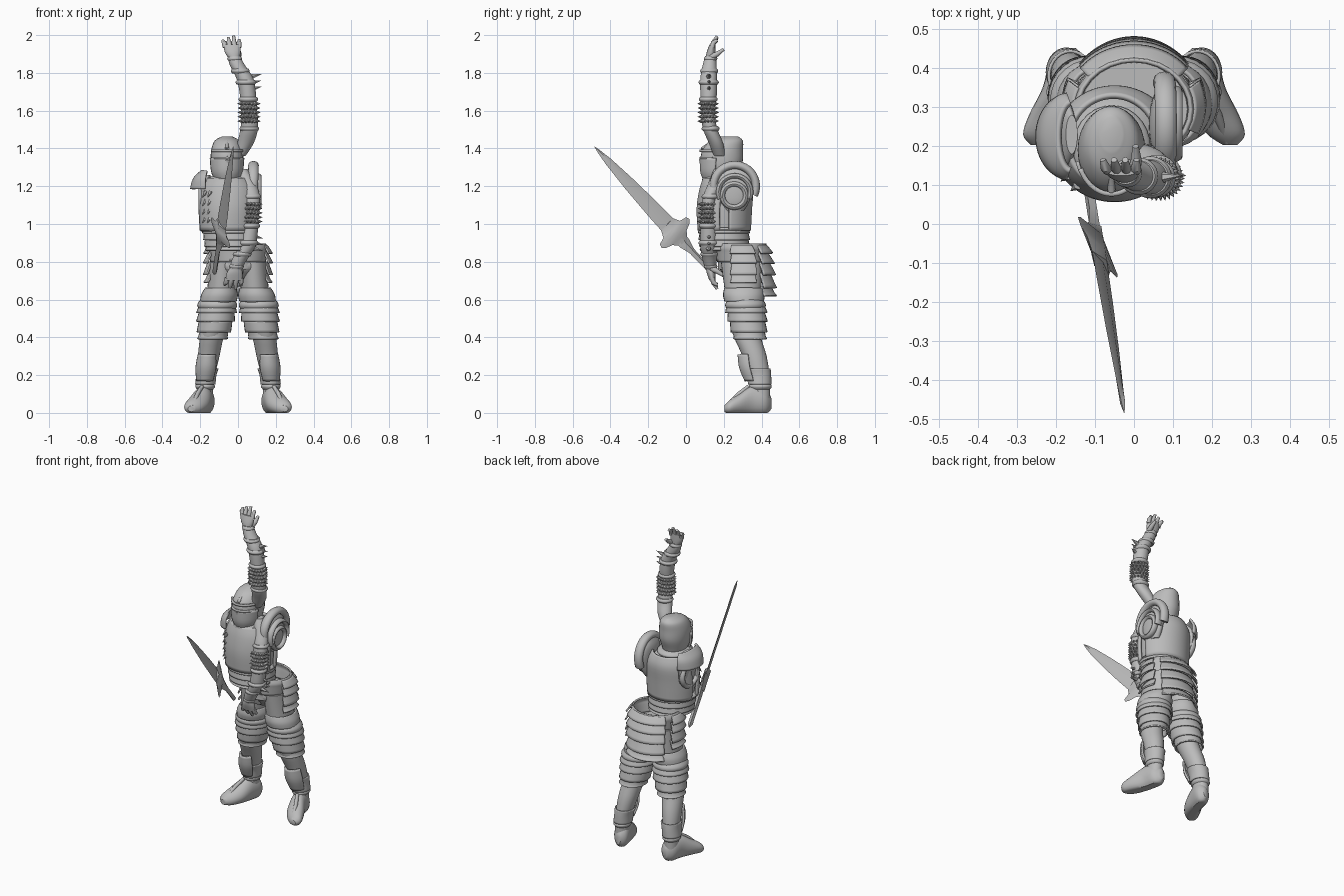
import bpy, bmesh
from math import sin, cos, pi, radians
from mathutils import Vector, Matrix

cube = bpy.data.objects.get("Cube")
if cube:
    bpy.data.objects.remove(cube, do_unlink=True)

steel = bpy.data.materials.new("grey_steel")
steel.use_nodes = True
steel.diffuse_color = (.5, .5, .5, 1)
steel.node_tree.nodes["Principled BSDF"].inputs["Base Color"].default_value = steel.diffuse_color
parts = []


def finish(name, bm, thick=0):
    bmesh.ops.recalc_face_normals(bm, faces=bm.faces)
    mesh = bpy.data.meshes.new(name)
    bm.to_mesh(mesh)
    bm.free()
    mesh.materials.append(steel)
    part = bpy.data.objects.new(name, mesh)
    bpy.context.collection.objects.link(part)
    if thick:
        shell = part.modifiers.new("shell", "SOLIDIFY")
        shell.thickness, shell.offset = thick, 0
    parts.append(part)


def skin(name, rings, closed=True, caps=True, thick=0):
    """Bridge a row of point rings."""
    bm = bmesh.new()
    rows = [[bm.verts.new(p) for p in ring] for ring in rings]
    count = len(rows[0])
    for low, high in zip(rows, rows[1:]):
        for i in range(count if closed else count - 1):
            j = (i + 1) % count
            bm.faces.new((low[i], low[j], high[j], high[i]))
    if closed and caps:
        bm.faces.new(rows[0])
        bm.faces.new(rows[-1])
    finish(name, bm, thick)


def sample(keys, t):
    """Smooth value along a list of (x, y, z, rx, ry) keys."""
    last = len(keys) - 1
    i = min(int(t * last), last - 1)
    f = t * last - i
    a, b = keys[i], keys[i + 1]
    before, after = keys[max(i - 1, 0)], keys[min(i + 2, last)]
    return [p + f / 2 * (q - o + f * (2 * o - 5 * p + 4 * q - r + f * (3 * (p - q) + r - o)))
            for o, p, q, r in zip(before, a, b, after)]


def oval(key, arc=360, facing=0, count=28):
    x, y, z, rx, ry = key
    full = arc == 360
    angles = [radians(facing + arc * (i / (count if full else count - 1) - .5)) for i in range(count)]
    return [(x + rx * sin(a), y - ry * cos(a), z) for a in angles]


def body(name, keys, steps=4, arc=360, facing=0, thick=0):
    total = steps * (len(keys) - 1)
    rings = [oval(sample(keys, i / total), arc, facing) for i in range(total + 1)]
    skin(name, rings, arc == 360, not thick, thick)


def lames(name, keys, count, arc=360, facing=0, flare=.007):
    """Overlapping plates, each flaring at its lower edge."""
    for i in range(count):
        rows = []
        for part, extra in ((0, 0), (.6, flare / 2), (1.15, flare)):
            x, y, z, rx, ry = sample(keys, min((i + part) / count, 1))
            rows.append((x, y, z, rx + extra, ry + extra))
        body(f"{name}_{i + 1}", rows, 2, arc, facing, .009)


def collar(name, key, height, bulge):
    x, y, z, rx, ry = key
    body(name, [(x, y, z + height * u, rx + bulge * cos(u * pi), ry + bulge * cos(u * pi))
                for u in (-.5, -.25, 0, .25, .5)], 2)


def tube(name, points, radii):
    points = [Vector(p) for p in points]
    rings = []
    for i, p in enumerate(points):
        along = points[min(i + 1, len(points) - 1)] - points[max(i - 1, 0)]
        turn = along.to_track_quat("Z", "Y")
        rings.append([p + turn @ Vector((cos(a), sin(a), 0)) * radii[i]
                      for a in (k * pi / 5 for k in range(10))])
    skin(name, rings)


def spikes(name, items, radius, length):
    bm = bmesh.new()
    for base, way in items:
        way = Vector(way).normalized()
        turn = Vector((0, 0, 1)).rotation_difference(way).to_matrix().to_4x4()
        place = Matrix.Translation(Vector(base) + way * length / 2) @ turn
        bmesh.ops.create_cone(bm, cap_ends=True, segments=6, radius1=radius, radius2=0,
                              depth=length, matrix=place)
    finish(name, bm)


def arch(name, centre, radius, width, thick, start=-25, end=205, lean=0):
    """Curved band in the side plane, used over and around the shoulders."""
    x, y, z = centre
    rings, steps = [], 24
    for i in range(steps + 1):
        a = radians(start + (end - start) * i / steps)
        rings.append([(x + lean * sin(a) + width * cos(b),
                       y - (radius + thick * sin(b)) * cos(a),
                       z + (radius + thick * sin(b)) * sin(a))
                      for b in (k * pi / 6 for k in range(12))])
    skin(name, rings)


# Legs, boots and leg armour
for side, s in (("left", 1), ("right", -1)):
    def flip(keys):
        return [(s * k[0], *k[1:]) for k in keys]

    body(f"{side}_leg", flip([
        (.08, .295, .8, .075, .11), (.085, .3, .7, .074, .102), (.1, .305, .55, .072, .085),
        (.135, .32, .42, .063, .073), (.155, .363, .3, .057, .064), (.17, .39, .18, .044, .054),
        (.175, .395, .08, .042, .05)]))
    sole = flip([(.165, .452, .05, .015, .025), (.17, .42, .06, .046, .06), (.185, .35, .065, .05, .068),
                 (.212, .28, .045, .058, .047), (.237, .23, .03, .048, .032), (.247, .203, .022, .018, .014)])
    rings = []
    for i in range(21):
        x, y, z, wide, tall = sample(sole, i / 20)
        rings.append([(x + wide * cos(a), y, max(0, z + tall * sin(a) * 1.15))
                      for a in (k * pi / 12 for k in range(24))])
    skin(f"{side}_boot", rings)
    tube(f"{side}_boot_ridge", flip([(.19, .33, .14), (.215, .28, .1), (.24, .21, .035)]), (.01, .012, .008))
    collar(f"{side}_ankle_band", flip([(.174, .393, .14, .043, .052)])[0], .03, .009)
    body(f"{side}_boot_cuff", flip([(.173, .39, .15, .05, .058), (.168, .387, .2, .05, .06),
                                    (.163, .38, .235, .056, .064)]), thick=.008)
    body(f"{side}_shin_guard", flip([(.172, .38, .17, .046, .064), (.165, .365, .24, .058, .078),
                                     (.16, .355, .31, .05, .076)]), arc=120, facing=s * 10, thick=.012)

    # Layered knee armour
    collar(f"{side}_knee_rim", flip([(.11, .315, .57, .088, .09)])[0], .06, .018)
    body(f"{side}_thigh_cuff", flip([(.104, .308, .59, .092, .1), (.098, .306, .625, .092, .105),
                                     (.092, .305, .66, .078, .098)]), thick=.01)
    lames(f"{side}_knee_plate", flip([(.11, .315, .57, .09, .095), (.118, .325, .49, .084, .088),
                                      (.135, .34, .39, .062, .07)]), 4, flare=.016)

    # Hip plate
    lames(f"{side}_hip_plate", flip([(.005, .3, .885, .148, .125), (.006, .31, .8, .15, .14),
                                     (.005, .31, .69, .15, .14)]), 4, 50, s * 88, .026)

# Hips and back skirt
body("pelvis", [(0, .295, .8, .14, .12), (0, .3, .76, .138, .122), (0, .31, .7, .06, .08)])
body("hip_belt", [(0, .295, .8, .142, .125), (0, .295, .85, .15, .13), (0, .295, .872, .153, .132),
                  (0, .295, .895, .144, .125)], thick=.01)
lames("back_skirt", [(0, .3, .89, .14, .12), (0, .31, .77, .145, .13), (0, .31, .62, .14, .14)], 5, 105, 180, .03)
lames("front_skirt", [(0, .295, .87, .14, .13), (0, .3, .76, .1, .12)], 2, 70)

# Torso armour
body("torso", [(-.04, .205, .87, .115, .115), (-.045, .2, .96, .128, .12), (-.05, .2, 1.08, .14, .128),
               (-.05, .21, 1.18, .135, .127), (-.055, .2, 1.24, .085, .085)])
lames("waist_plate", [(-.045, .2, .98, .135, .126), (-.04, .205, .86, .122, .12)], 4, flare=.01)
for name, facing in (("breastplate", 0), ("backplate", 180)):
    body(name, [(-.05, .203, .965, .148, .134), (-.05, .203, 1.08, .154, .14),
                (-.05, .213, 1.18, .146, .136), (-.053, .212, 1.24, .112, .116)], 4, 160, facing, .014)
collar("chest_rim", (-.05, .203, .97, .138, .126), .025, .014)
collar("neck_guard", (-.057, .195, 1.235, .08, .09), .04, .02)
spikes("chest_fringe", [((-.17 + j * .025, .125 - j * .025, 1.17 - i * .045), (-.6, -.5, -1))
                        for i in range(4) for j in range(2)], .013, .04)

# Shoulders
body("left_shoulder_cap", [(.07, .255, 1.07, .025, .05), (.075, .255, 1.12, .035, .08),
                           (.075, .255, 1.2, .037, .1), (.072, .255, 1.26, .03, .085), (.07, .255, 1.3, .012, .04)])
arch("left_shoulder_arch", (.078, .258, 1.2), .112, .028, .022, lean=.004)
arch("left_shoulder_plate", (.1, .258, 1.17), .085, .025, .014)
arch("left_arm_opening", (.105, .255, 1.15), .062, .02, .014, 0, 360)
body("right_shoulder_cap", [(-.165, .23, 1.06, .02, .06), (-.175, .23, 1.13, .024, .09),
                            (-.175, .23, 1.2, .026, .09), (-.16, .23, 1.26, .015, .05)])
body("right_shoulder_plate", [(-.165, .225, 1.185, .082, .105), (-.165, .225, 1.24, .066, .105),
                              (-.16, .225, 1.28, .03, .085)], arc=170, facing=-90, thick=.014)
arch("right_arm_opening", (-.19, .235, 1.13), .075, .018, .014, 0, 360)

# Helmet with visor, brow bars and ridge
body("helmet", [(-.058, .2, 1.22, .055, .065), (-.058, .19, 1.27, .075, .09), (-.058, .19, 1.33, .086, .11),
                (-.058, .194, 1.39, .084, .108), (-.058, .215, 1.44, .066, .086), (-.058, .232, 1.463, .028, .045)], 5)
body("visor", [(-.058, .175, 1.24, .066, .082), (-.058, .182, 1.28, .083, .102), (-.058, .19, 1.35, .09, .113)],
     arc=150, thick=.01)
for name, height in (("lower_eye_bar", 1.35), ("upper_eye_bar", 1.388)):
    body(name, [(-.058, .19, height - .006, .088, .113), (-.058, .19, height + .006, .088, .113)], 2, 130, 0, .012)
tube("visor_ridge", [(-.058, .14, 1.44), (-.058, .088, 1.4), (-.058, .079, 1.34), (-.058, .093, 1.25)],
     (.007, .01, .01, .007))

# Raised arm and its lowered twin
for name, lowered in (("raised", False), ("lowered", True)):
    def pose(p):
        return (p[0] + .01, p[1], 2.65 - p[2], *p[3:]) if lowered else tuple(p)

    def aim(x, y, z):
        return x, y, -z if lowered else z

    body(f"{name}_arm", [pose(k) for k in (
        (.01, .178, 1.36, .03, .03), (.04, .158, 1.43, .044, .038), (.06, .126, 1.51, .046, .038),
        (.058, .117, 1.6, .043, .036), (.052, .12, 1.69, .043, .044), (.037, .12, 1.77, .045, .044),
        (-.003, .125, 1.84, .04, .037), (-.022, .13, 1.89, .032, .028))])
    for label, key in (("upper_arm", (.06, .13, 1.505, .044, .04)), ("elbow", (.055, .118, 1.66, .044, .042)),
                       ("forearm", (.042, .12, 1.75, .047, .046)), ("bracer", (.012, .123, 1.81, .042, .04)),
                       ("wrist", (-.018, .13, 1.875, .031, .028))):
        collar(f"{name}_{label}_band", pose(key), .025, .008)
    studs = []
    for row in range(5):
        for i in range(16):
            a = 2 * pi * (i + row % 2 / 2) / 16
            studs.append((pose((.058 + .041 * sin(a), .117 - .036 * cos(a), 1.545 + row * .023)),
                          (sin(a), -cos(a), 0)))
    spikes(f"{name}_arm_studs", studs, .011, .022)
    spikes(f"{name}_arm_thorns", [(pose((.075, .12, 1.715 + i * .033)), aim(1, .1, .25))
                                  for i in range(3)], .014, .052)

    # Hand
    body(f"{name}_palm", [pose(k) for k in ((-.022, .13, 1.88, .03, .025), (-.028, .133, 1.91, .042, .023),
                                            (-.032, .14, 1.95, .046, .016))])
    for i, reach in enumerate((.977, .992, 1, .98)):
        x = -.067 + .024 * i
        tube(f"{name}_finger_{i + 1}", [pose((x, .139, 1.935)), pose((x * 1.1, .145, 1.96)),
                                        pose((x * 1.2, .165, .994 + reach))], (.014, .013, .008))
    tube(f"{name}_thumb", [pose((0, .135, 1.885)), pose((.006, .165, 1.9)), pose((.004, .2, 1.925))],
         (.017, .014, .008))

# Sword
pommel, tip = Vector((-.125, .145, .735)), Vector((-.025, -.485, 1.41))
axis = (tip - pommel).normalized()
length = (tip - pommel).length
face = axis.cross(Vector((-.44, .66, .62))).normalized()
across = face.cross(axis)


def sword_part(name, profile, depth):
    rings = []
    for along, half in profile:
        middle = pommel + axis * length * along
        rings.append([middle + across * half, middle + face * min(depth, half),
                      middle - across * half, middle - face * min(depth, half)])
    skin(name, rings)


sword_part("sword_blade", [(.3, .038), (.37, .05), (.5, .047), (.7, .037), (.88, .022), (.96, .01), (1, .001)], .007)
sword_part("sword_grip", [(0, .005), (.02, .018), (.05, .015), (.18, .018), (.24, .035), (.28, .04)], .014)
sword_part("sword_guard", [(.25, .03), (.285, .06), (.3, .1), (.32, .118), (.34, .11), (.35, .07), (.39, .05)], .018)

# Smooth shading with sharp plate edges
for part in parts:
    part.select_set(True)
bpy.context.view_layer.objects.active = parts[0]
bpy.ops.object.shade_smooth_by_angle(angle=radians(40))
